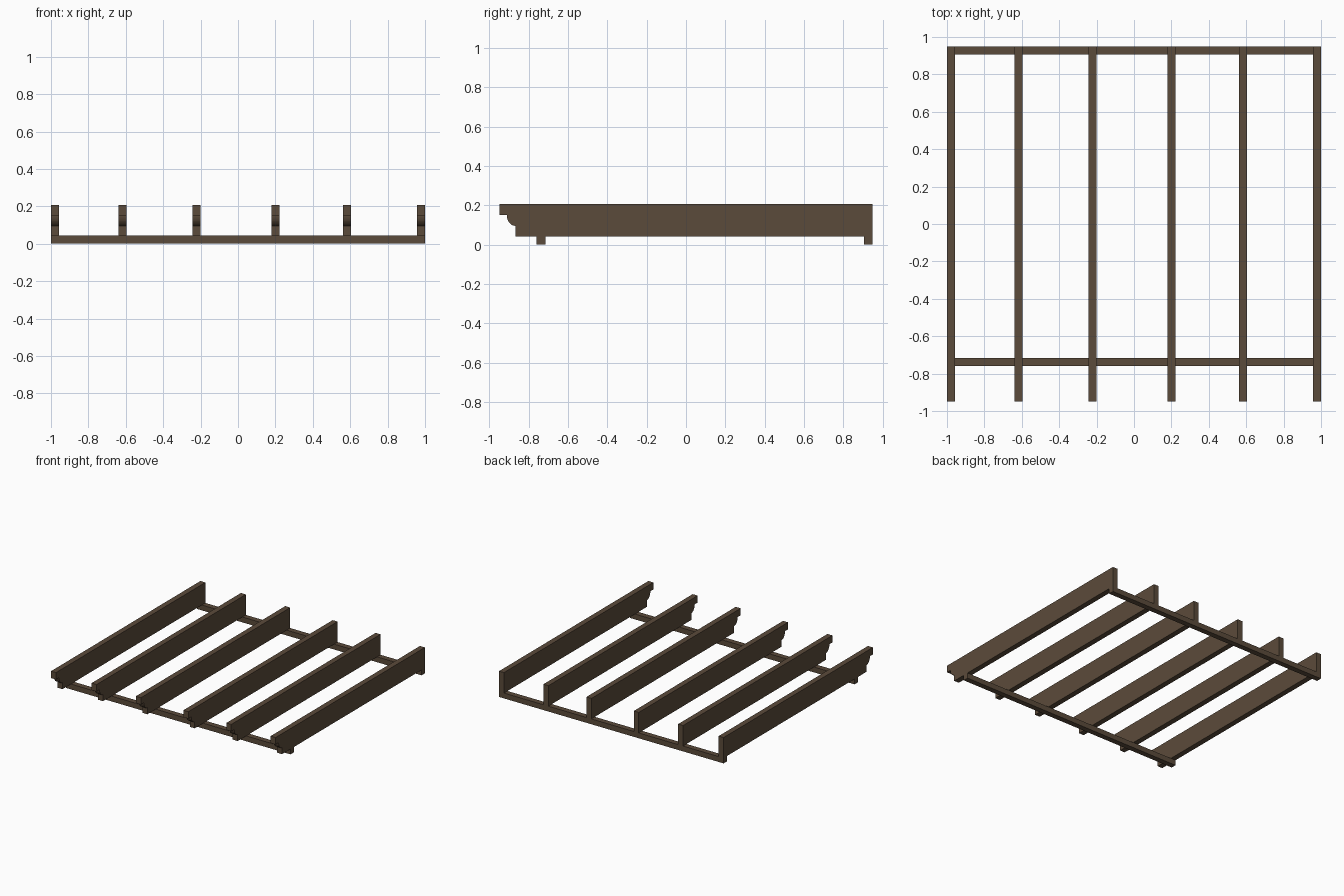
import bpy, bmesh, math

cube = bpy.data.objects.get("Cube")
if cube:
    bpy.data.objects.remove(cube, do_unlink=True)

# Single dark timber colour
wood = bpy.data.materials.new("dark_brown_wood")
wood.use_nodes = True
colour = (0.105, 0.07, 0.043, 1)
wood.diffuse_color = colour
wood.node_tree.nodes["Principled BSDF"].inputs["Base Color"].default_value = colour

THICK = 0.044   # timber width
BASE = 0.043    # height of the cross rails
TOP = 0.208     # top of the rafters
END = 0.95      # half depth


def extrude_profile(name, profile, x0, x1):
    """Extrude a (y, z) outline along x into a solid object."""
    bm = bmesh.new()
    face = bm.faces.new([bm.verts.new((x0, y, z)) for y, z in profile])
    grown = bmesh.ops.extrude_face_region(bm, geom=[face])
    moved = [v for v in grown["geom"] if isinstance(v, bmesh.types.BMVert)]
    bmesh.ops.translate(bm, verts=moved, vec=(x1 - x0, 0, 0))
    bmesh.ops.recalc_face_normals(bm, faces=bm.faces)
    mesh = bpy.data.meshes.new(name)
    bm.to_mesh(mesh)
    bm.free()
    mesh.materials.append(wood)
    obj = bpy.data.objects.new(name, mesh)
    bpy.context.collection.objects.link(obj)
    return obj


# Rafter outline with a stepped, rounded front tail
steps = 8
tail = []
for i in range(steps + 1):
    a = math.pi / 2 * i / steps
    tail.append((-0.868 - 0.044 * math.cos(a), 0.152 - 0.056 * math.sin(a)))
rafter = [(END, BASE), (END, TOP), (-END, TOP), (-END, 0.152)] + tail + [(-0.868, BASE)]

# Six rafters
for i, x in enumerate((-0.978, -0.617, -0.222, 0.2, 0.583, 0.978)):
    extrude_profile(f"rafter_{i + 1}", rafter, x - THICK / 2, x + THICK / 2)

# Two cross rails underneath
for name, y in (("front_rail", -0.76), ("back_rail", END - THICK)):
    outline = [(y, 0), (y + THICK, 0), (y + THICK, BASE), (y, BASE)]
    extrude_profile(name, outline, -1, 1)
